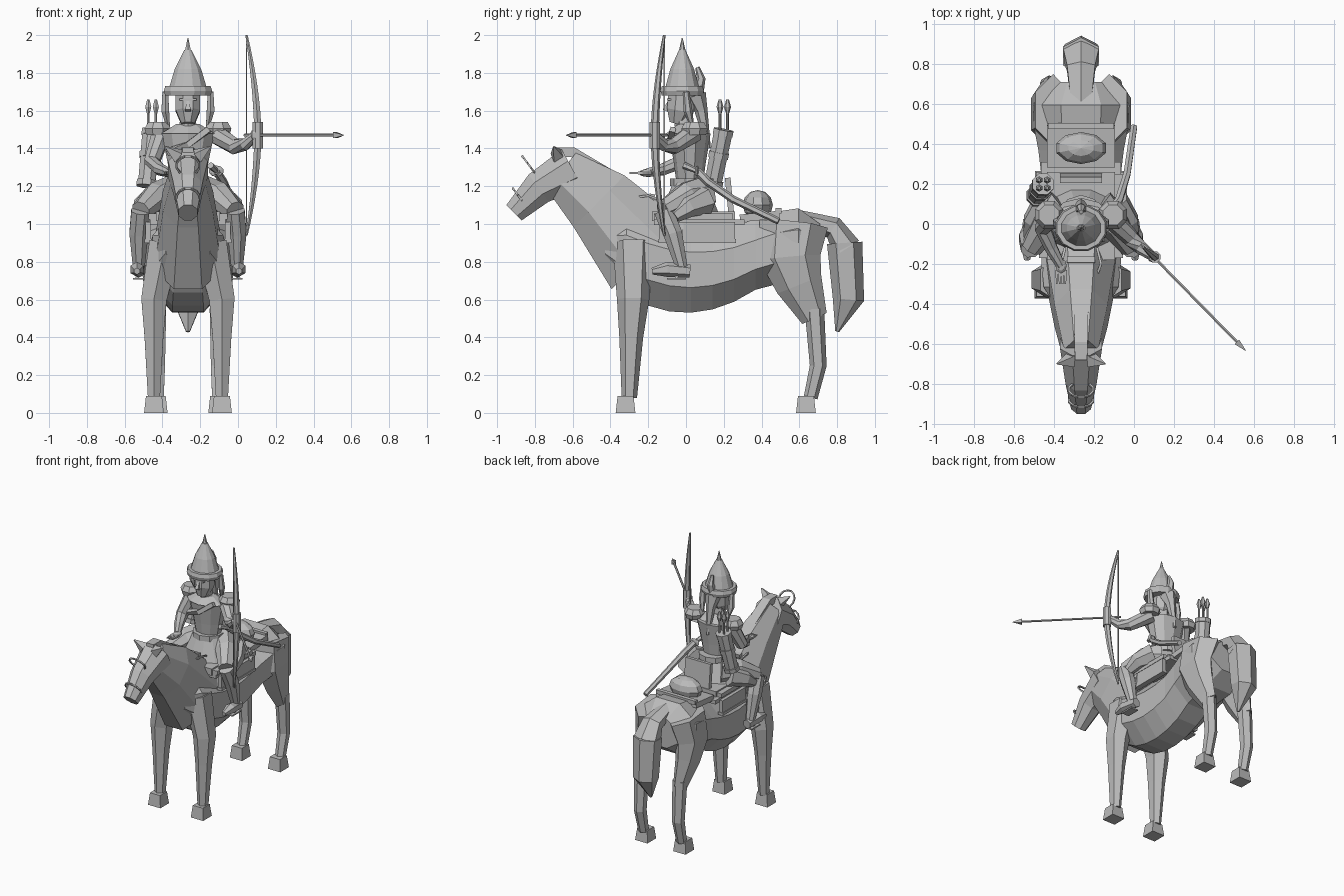
import bpy, bmesh, math
from mathutils import Vector, Matrix

default_cube = bpy.data.objects.get("Cube")
if default_cube:
    bpy.data.objects.remove(default_cube)

# One flat colour for everything
grey = bpy.data.materials.new("plain_grey")
grey.use_nodes = True
colour = (.5, .5, .5, 1)
grey.diffuse_color = colour
grey.node_tree.nodes["Principled BSDF"].inputs["Base Color"].default_value = colour

# All parts are placed relative to the horse's back, under the rider
SEAT = Vector((-.265, 0, 1))


def finish(name, bm):
    """Turn a bmesh into a named grey object at the seat."""
    bmesh.ops.translate(bm, verts=bm.verts, vec=SEAT)
    bmesh.ops.recalc_face_normals(bm, faces=bm.faces)
    mesh = bpy.data.meshes.new(name)
    bm.to_mesh(mesh)
    bm.free()
    mesh.materials.append(grey)
    bpy.context.collection.objects.link(bpy.data.objects.new(name, mesh))


def oval(centre, across, along, sides):
    """Polygon ring whose flat sides touch the given half axes."""
    reach = 1 / math.cos(math.pi / sides)
    angles = [math.tau * (i + .5) / sides for i in range(sides)]
    return [centre + (across * math.cos(a) + along * math.sin(a)) * reach for a in angles]


def skin(name, rings):
    """Join rings of points into a capped skin."""
    bm = bmesh.new()
    loops = [[bm.verts.new(point) for point in ring] for ring in rings]
    for lower, upper in zip(loops, loops[1:]):
        for i in range(len(lower)):
            bm.faces.new((lower[i - 1], lower[i], upper[i], upper[i - 1]))
    bm.faces.new(loops[0])
    bm.faces.new(loops[-1])
    finish(name, bm)


def tube(name, path, start, end, sides=6, depth=1, bulge=0, side=1):
    """Tapered limb along a path; depth stretches its rings front to back."""
    points = [Vector((side * x, y, z)) for x, y, z in path]
    last = len(points) - 1
    rings = []
    for i, point in enumerate(points):
        heading = (points[min(i + 1, last)] - points[max(i - 1, 0)]).normalized()
        across = Vector((1, 0, 0))
        if abs(heading.x) > .99:
            across = Vector((0, 1, 0))
        across = (across - heading * heading.dot(across)).normalized()
        t = i / last
        radius = start + (end - start) * t + bulge * math.sin(math.pi * t)
        rings.append(oval(point, across * radius, heading.cross(across) * radius * depth, sides))
    skin(name, rings)


def box(name, centre, size, tilt=0, side=1):
    bm = bmesh.new()
    x, y, z = centre
    place = Matrix.Translation((side * x, y, z)) @ Matrix.Rotation(tilt, 4, 'X')
    bmesh.ops.create_cube(bm, size=1, matrix=place @ Matrix.Diagonal((*size, 1)))
    finish(name, bm)


def ball(name, centre, size, segments=8):
    bm = bmesh.new()
    place = Matrix.Translation(centre) @ Matrix.Diagonal((*size, 1))
    bmesh.ops.create_uvsphere(bm, u_segments=segments, v_segments=segments // 2 + 1, radius=1, matrix=place)
    finish(name, bm)


def pair(maker, name, *args, **options):
    """Make a part on the right and on the left."""
    for side, tag in ((-1, "right_"), (1, "left_")):
        maker(tag + name, *args, side=side, **options)


def column(name, heights, start, end, y=0, **options):
    """Upright tube on the centre line."""
    tube(name, [(0, y, z) for z in heights], start, end, **options)


def hoop(name, y, z, radius):
    """Bridle ring standing across the horse's face."""
    up = Vector((0, -.6, .8)) * radius
    ring = oval(Vector((0, y, z)), Vector((radius, 0, 0)), up, 12)
    for i, point in enumerate(ring):
        tube(name, [point, ring[i - 1]], .005, .005, sides=4)


# Horse trunk: sagging belly, dipped back, wide hips, rounded ends
trunk = []
for i in range(11):
    t = i / 5 - 1
    y = .14 + .57 * t
    squeeze = t ** 8
    top = min(.6 * (y - .1) ** 2 - .02, .1) - .1 * squeeze
    bottom = min(.9 * y * y - .47, -.32) + .1 * squeeze
    width = (.2 + .2 * max(0, y - .3)) * (1 - .4 * squeeze)
    middle = Vector((0, y, (top + bottom) / 2))
    trunk.append(oval(middle, Vector((width, 0, 0)), Vector((0, 0, (top - bottom) / 2)), 8))
skin("horse_body", trunk)

# Horse neck, head, mane and tail
tube("horse_neck", [(0, -.2, -.17), (0, -.46, .12), (0, -.66, .28)], .18, .085, sides=8, depth=1.45)
tube("horse_head", [(0, -.6, .29), (0, -.78, .19), (0, -.91, .06)], .105, .05, sides=8, depth=1.15)
tube("mane", [(0, -.18, .1), (0, -.42, .27), (0, -.6, .38), (0, -.68, .38)], .04, .03, sides=4, depth=.8)
tube("tail_root", [(0, .6, .03), (0, .78, -.02), (0, .85, -.13)], .05, .09, depth=.75)
tube("tail_hair", [(0, .84, -.1), (0, .86, -.4), (0, .8, -.57)], .09, .01, depth=.9, bulge=.03)
pair(tube, "ear", [(.05, -.68, .36), (.12, -.7, .41)], .03, .003, sides=4)
hoop("brow_hoop", -.83, .31, .06)
hoop("nose_hoop", -.88, .14, .06)

# Horse legs
pair(tube, "front_leg", [(.12, -.28, -.1), (.18, -.28, -.4), (.18, -.29, -.6), (.18, -.3, -.92)],
     .085, .032, depth=1.1)
pair(tube, "front_hoof", [(.18, -.32, -.91), (.18, -.32, -1)], .042, .052, sides=4)
pair(tube, "thigh_of_horse", [(.14, .57, 0), (.17, .55, -.18), (.17, .6, -.32), (.16, .68, -.5)],
     .09, .035, depth=1.75, bulge=.01)
pair(tube, "hind_leg", [(.16, .68, -.45), (.16, .7, -.75), (.16, .66, -.92)], .045, .032)
pair(tube, "hind_hoof", [(.16, .635, -.91), (.16, .635, -1)], .042, .052, sides=4)

# Saddle, stirrups and baggage
box("saddle_blanket", (0, .07, .01), (.4, .48, .03))
box("saddle_seat", (0, .04, .04), (.34, .44, .05))
pair(box, "saddle_edge", (.19, .04, .04), (.04, .42, .03))
pair(box, "saddle_panel", (.21, .06, -.04), (.03, .4, .1))
pair(box, "panel_trim", (.21, .06, -.09), (.04, .41, .02))
pair(tube, "stirrup_strap", [(.22, -.02, 0), (.27, -.05, -.29)], .008, .008, sides=4)
pair(box, "stirrup_plate", (.26, -.05, -.29), (.06, .1, .01))
box("saddle_back", (0, .23, .15), (.21, .03, .19), tilt=.1)
box("saddle_front", (0, -.19, .1), (.14, .03, .12), tilt=-.2)
box("rear_cloth", (0, .39, .04), (.34, .21, .04), tilt=.1)
box("baggage_strap", (0, .49, .07), (.33, .03, .03))
ball("bedroll", (0, .38, .1), (.13, .08, .08), segments=10)

# Rider trunk
column("skirt", (.04, .14, .24), .2, .1, y=.02, sides=12, depth=.8)
column("belt", (.2, .24), .11, .11, y=.03, sides=10)
column("chest", (.22, .32, .4, .48), .09, .14, y=.02, sides=10, depth=.75)
column("shoulders", (.48, .53), .14, .06, sides=10, depth=.7)
column("neck", (.52, .58), .045, .04, y=-.01)
tube("chest_strap", [(-.11, -.06, .38), (0, -.09, .42), (.11, -.07, .5)], .015, .015, sides=4)

# Rider head with pointed hat
tube("face", [(0, -.05, .53), (0, -.03, .6), (0, -.02, .7)], .035, .065, sides=8, depth=1.1, bulge=.015)
tube("nose", [(0, -.09, .65), (0, -.11, .6)], .006, .015, sides=4)
box("brow", (0, -.09, .66), (.09, .02, .01))
column("hat_brim", (.68, .705, .73), .12, .12, y=-.02, sides=12, depth=.9, bulge=.008)
column("hat_cone", (.72, .82, .92), .1, .02, y=-.02, sides=12, depth=.9, bulge=.01)
column("hat_spike", (.92, .985), .015, .002, y=-.02)
tube("hat_plume", [(0, .06, .7), (0, .08, .77), (0, .06, .83)], .03, .01)
tube("back_hair", [(0, .05, .68), (0, .08, .6), (0, .12, .4)], .05, .01)
pair(tube, "ear_ribbon", [(.12, 0, .7), (.12, .01, .6), (.1, .04, .49)], .015, .006, bulge=.01)

# Rider legs
knee, ankle = (.25, -.12, .07), (.26, -.02, -.24)
pair(tube, "thigh", [(.08, .08, .15), (.17, 0, .14), knee], .1, .05, sides=8)
pair(tube, "trouser_fold", [(.17, .1, .13), (.24, .01, .09), (.26, -.06, .04)], .07, .03)
pair(tube, "shin", [knee, (.26, -.07, -.05), ankle], .05, .03, sides=8, bulge=.01)
pair(tube, "boot", [(.26, .02, -.25), (.27, -.1, -.24), (.27, -.18, -.25)], .03, .015, bulge=.012)

# Arms: the left one holds the bow, the right one reaches forward
bow_hand = Vector((.36, -.165, .47))
rein_hand = Vector((-.1, -.21, .27))
pair(tube, "shoulder_pad", [(.16, .045, z) for z in (.47, .505, .54)], .06, .05, sides=8, bulge=.015)
tube("bow_arm", [(.14, .04, .48), (.25, -.07, .41), (.3, -.12, .42), bow_hand], .05, .022, sides=8)
tube("rein_arm", [(-.14, .04, .48), (-.19, -.02, .33), (-.15, -.12, .29), rein_hand], .05, .022, sides=8)
ball("bow_fist", bow_hand, (.03, .03, .04))
ball("rein_palm", rein_hand, (.03, .04, .02))
for i in range(4):
    root = rein_hand + Vector((.014 * (i - 1.5), -.02, 0))
    tube("finger", [root, root + Vector((0, -.07, 0))], .008, .004, sides=4)

# Bow, string and arrow
bow = []
for i in range(17):
    t = i / 8 - 1
    bend = 1 - abs(t) ** 1.7
    bow.append((.31 + .06 * bend, -.115 - .05 * bend, .47 + .53 * t))
tube("bow_stave", bow, .006, .006, bulge=.013)
tube("bow_string", [bow[0], bow[-1]], .003, .003, sides=4)
tube("bow_grip", [bow_hand + Vector((.01, 0, z)) for z in (-.07, .07)], .028, .028, sides=8)
arrow_tip = Vector((.825, -.635, .47))
arrow_neck = arrow_tip - Vector((.045, -.045, 0))
tube("arrow_shaft", [(.3, -.1, .47), arrow_neck], .007, .007)
tube("arrow_head", [arrow_neck, arrow_tip], .016, .001, sides=4)

# Quiver with spare arrows
base, mouth = Vector((-.22, .14, .2)), Vector((-.19, .2, .5))
tube("quiver", [base, mouth], .045, .05, sides=8)
for share in (0, .5, .9):
    tube("quiver_band", [base.lerp(mouth, share), base.lerp(mouth, share + .1)], .053, .053, sides=8)
for foot in oval(mouth, Vector((.02, 0, 0)), Vector((0, .02, 0)), 4):
    rise = Vector((0, 0, .08))
    tube("spare_arrow", [foot, foot + rise], .006, .006)
    tube("fletching", [foot + rise, foot + rise * 1.5, foot + rise * 2], .006, .006, bulge=.01)

# Sword in its sheath on the left hip, and the reins
hilt = Vector((.15, .06, .28))
tube("sheath", [hilt, (.19, .12, .22), (.23, .25, .13), (.265, .49, .015)], .02, .016)
tube("sword_hilt", [hilt, (.12, -.01, .31)], .012, .016)
ball("sword_guard", hilt, (.04, .01, .03))
pair(tube, "rein", [(.07, -.28, .14), (.1, -.2, .15), (.08, -.12, .12)], .006, .006, sides=4)
